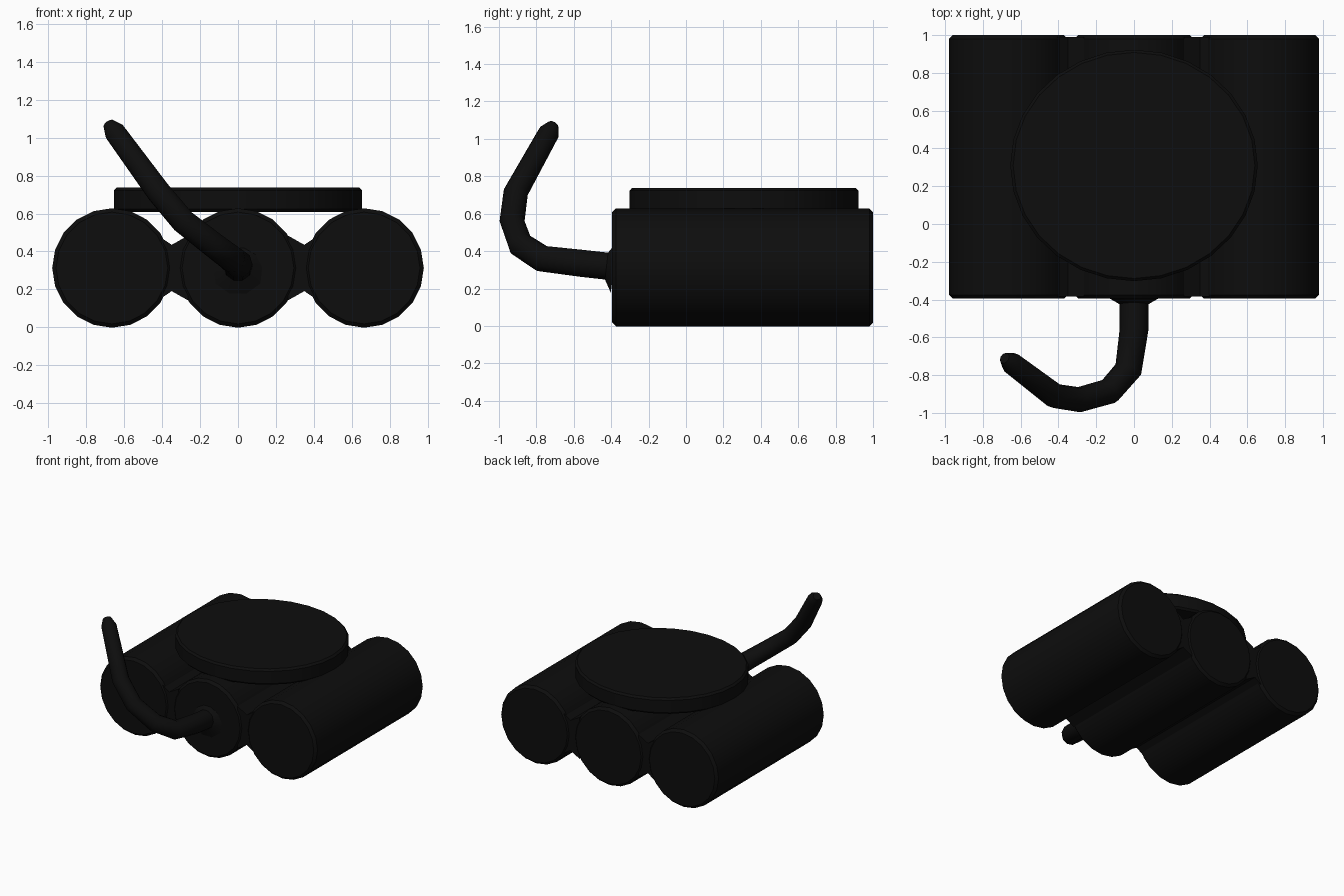
import bpy, math

if "Cube" in bpy.data.objects:
    bpy.data.objects.remove(bpy.data.objects["Cube"])

mat = bpy.data.materials.new("black_paint")
mat.diffuse_color = (0.004, 0.004, 0.004, 1)
mat.use_nodes = True
mat.node_tree.nodes["Principled BSDF"].inputs["Base Color"].default_value = mat.diffuse_color


def finish(obj, name, angle=50):
    obj.name = name
    obj.data.materials.append(mat)
    bpy.ops.object.select_all(action='DESELECT')
    obj.select_set(True)
    bpy.context.view_layer.objects.active = obj
    bpy.ops.object.shade_smooth_by_angle(angle=math.radians(angle))


def cylinder(name, loc, radius, depth, sides, rot=(0, 0, 0), scale=(1, 1, 1), bevel=0.02):
    bpy.ops.mesh.primitive_cylinder_add(vertices=sides, radius=radius, depth=depth,
                                        location=loc, rotation=rot)
    obj = bpy.context.object
    obj.scale = scale
    mod = obj.modifiers.new("soft_rim", 'BEVEL')
    mod.width = bevel
    mod.segments = 1
    mod.limit_method = 'ANGLE'
    mod.angle_limit = math.radians(50)
    finish(obj, name)
    return obj


# Three sticks lying side by side along y
Z, Y0, Y1 = 0.313, -0.395, 1.0
for name, x in (("left_stick", -0.665), ("middle_stick", 0), ("right_stick", 0.665)):
    cylinder(name, (x, (Y0 + Y1) / 2, Z), 0.315, Y1 - Y0, 20, (math.pi / 2, 0, 0))

# Waisted webs filling the grooves between sticks
profile = [(-0.07, 0.17), (0.015, 0.122), (0.085, 0.17),
           (0.085, -0.17), (0.015, -0.122), (-0.07, -0.17)]
for name, side in (("left_web", -1), ("right_web", 1)):
    verts = [(side * (0.335 + px), y, Z + pz) for y in (Y0 + 0.01, Y1 - 0.01) for px, pz in profile]
    n = len(profile)
    faces = [(i, (i + 1) % n, n + (i + 1) % n, n + i) for i in range(n)]
    faces += [tuple(range(n))[::-1], tuple(range(n, 2 * n))]
    if side > 0:
        faces = [f[::-1] for f in faces]
    mesh = bpy.data.meshes.new(name)
    mesh.from_pydata(verts, [], faces)
    obj = bpy.data.objects.new(name, mesh)
    bpy.context.collection.objects.link(obj)
    finish(obj, name, 25)

# Slightly oval timer disc resting on top
cylinder("timer_disc", (0, 0.31, 0.673), 0.655, 0.13, 28, scale=(1, 0.935, 1), bevel=0.015)

# Curling fuse with a flared base: x, y, z, radius
path = [(0, -0.385, 0.315, 0.145), (0, -0.425, 0.32, 0.076), (0, -0.56, 0.335, 0.076),
        (-0.03, -0.77, 0.36, 0.073), (-0.13, -0.885, 0.435, 0.07), (-0.29, -0.93, 0.56, 0.067),
        (-0.42, -0.91, 0.715, 0.066), (-0.65, -0.735, 1.03, 0.058), (-0.685, -0.71, 1.075, 0.03)]
curve = bpy.data.curves.new("fuse", 'CURVE')
curve.dimensions = '3D'
curve.bevel_depth = 1
curve.bevel_resolution = 3
curve.use_fill_caps = True
spline = curve.splines.new('POLY')
spline.points.add(len(path) - 1)
for point, (x, y, z, r) in zip(spline.points, path):
    point.co = (x, y, z, 1)
    point.radius = r
fuse = bpy.data.objects.new("fuse", curve)
bpy.context.collection.objects.link(fuse)
bpy.ops.object.select_all(action='DESELECT')
fuse.select_set(True)
bpy.context.view_layer.objects.active = fuse
bpy.ops.object.convert(target='MESH')
finish(bpy.context.object, "fuse")
